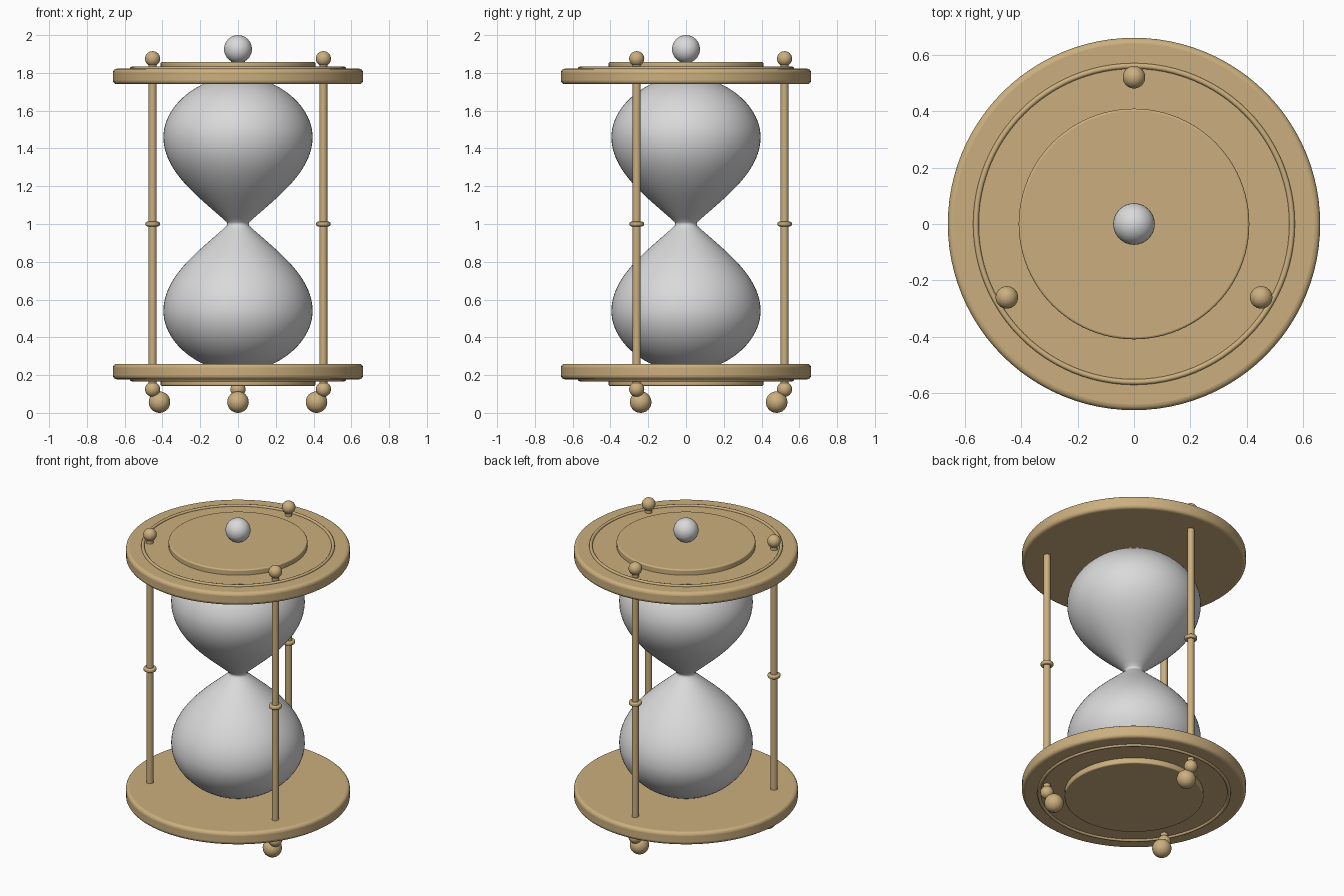
import bpy, math
from mathutils import Vector
from mathutils.geometry import interpolate_bezier

cube = bpy.data.objects.get("Cube")
if cube:
    bpy.data.objects.remove(cube)


def material(name, rgb):
    m = bpy.data.materials.new(name)
    m.use_nodes = True
    m.diffuse_color = (*rgb, 1)
    m.node_tree.nodes["Principled BSDF"].inputs["Base Color"].default_value = (*rgb, 1)
    return m


BRASS = material("warm brass", (0.60, 0.43, 0.21))
GLASS = material("pale grey glass", (0.70, 0.70, 0.70))


def finish(name, mat, angle=40):
    ob = bpy.context.object
    ob.name = name
    ob.data.materials.append(mat)
    bpy.ops.object.shade_smooth_by_angle(angle=math.radians(angle))
    return ob


def ball(name, r, loc, mat=BRASS):
    bpy.ops.mesh.primitive_uv_sphere_add(segments=32, ring_count=16, radius=r, location=loc)
    return finish(name, mat)


def disc(name, r, z0, z1, x=0, y=0, bevel=0.0, sides=96):
    bpy.ops.mesh.primitive_cylinder_add(vertices=sides, radius=r, depth=z1 - z0,
                                        location=(x, y, (z0 + z1) / 2))
    ob = finish(name, BRASS)
    if bevel:
        mod = ob.modifiers.new("rounded edge", "BEVEL")
        mod.width, mod.segments = bevel, 4
    return ob


def torus(name, major, minor, loc):
    bpy.ops.mesh.primitive_torus_add(major_radius=major, minor_radius=minor, location=loc,
                                     major_segments=96, minor_segments=12)
    return finish(name, BRASS)


def lathe(name, profile, mat, sides=64):
    """Revolve (radius, z) points about the z axis."""
    n = len(profile)
    verts = [(r * math.cos(a), r * math.sin(a), z)
             for a in (math.tau * i / sides for i in range(sides)) for r, z in profile]
    faces = []
    for i in range(sides):
        a, b = i * n, (i + 1) % sides * n
        faces += [(a + j, b + j, b + j + 1, a + j + 1) for j in range(n - 1)]
    mesh = bpy.data.meshes.new(name)
    mesh.from_pydata(verts, [], faces)
    ob = bpy.data.objects.new(name, mesh)
    bpy.context.collection.objects.link(ob)
    bpy.ops.object.select_all(action="DESELECT")
    ob.select_set(True)
    bpy.context.view_layer.objects.active = ob
    return finish(name, mat, 60)


# Glass: upper bulb outline as two curves, mirrored about the neck
def bezier(*pts):
    p = [Vector((r, z, 0)) for r, z in pts]
    return [(v.x, v.y) for v in interpolate_bezier(*p, 20)]


upper = bezier((0.06, 1.01), (0.19, 1.13), (0.395, 1.27), (0.395, 1.46))
upper += bezier((0.395, 1.46), (0.395, 1.58), (0.30, 1.69), (0.175, 1.745))[1:]
lower = [(r, 2 - z) for r, z in reversed(upper)]
lathe("glass_bulbs", lower + [(0.055, 1.0)] + upper, GLASS)

# End plates with raised ring and centre disc, mirrored top and bottom
for side, s in (("top", 1), ("bottom", -1)):
    def span(a, b):
        return sorted((1 + s * a, 1 + s * b))
    disc(side + "_plate", 0.662, *span(0.74, 0.822), bevel=0.02)
    torus(side + "_ring", 0.562, 0.010, (0, 0, 1 + s * 0.823))
    disc(side + "_centre_disc", 0.41, *span(0.80, 0.857), bevel=0.008)

# Posts with collars, end knobs and ball feet
for i, deg in enumerate((90, 210, 330), 1):
    c, sn = math.cos(math.radians(deg)), math.sin(math.radians(deg))
    x, y = 0.522 * c, 0.522 * sn
    disc(f"post_{i}", 0.021, 0.125, 1.875, x, y, sides=24)
    disc(f"post_collar_{i}", 0.038, 0.988, 1.012, x, y, bevel=0.008, sides=32)
    ball(f"top_knob_{i}", 0.040, (x, y, 1.875))
    ball(f"bottom_knob_{i}", 0.040, (x, y, 0.125))
    ball(f"foot_{i}", 0.057, (0.48 * c, 0.48 * sn, 0.057))

# Crowning ball
ball("crown_ball", 0.074, (0, 0, 1.926), GLASS)
